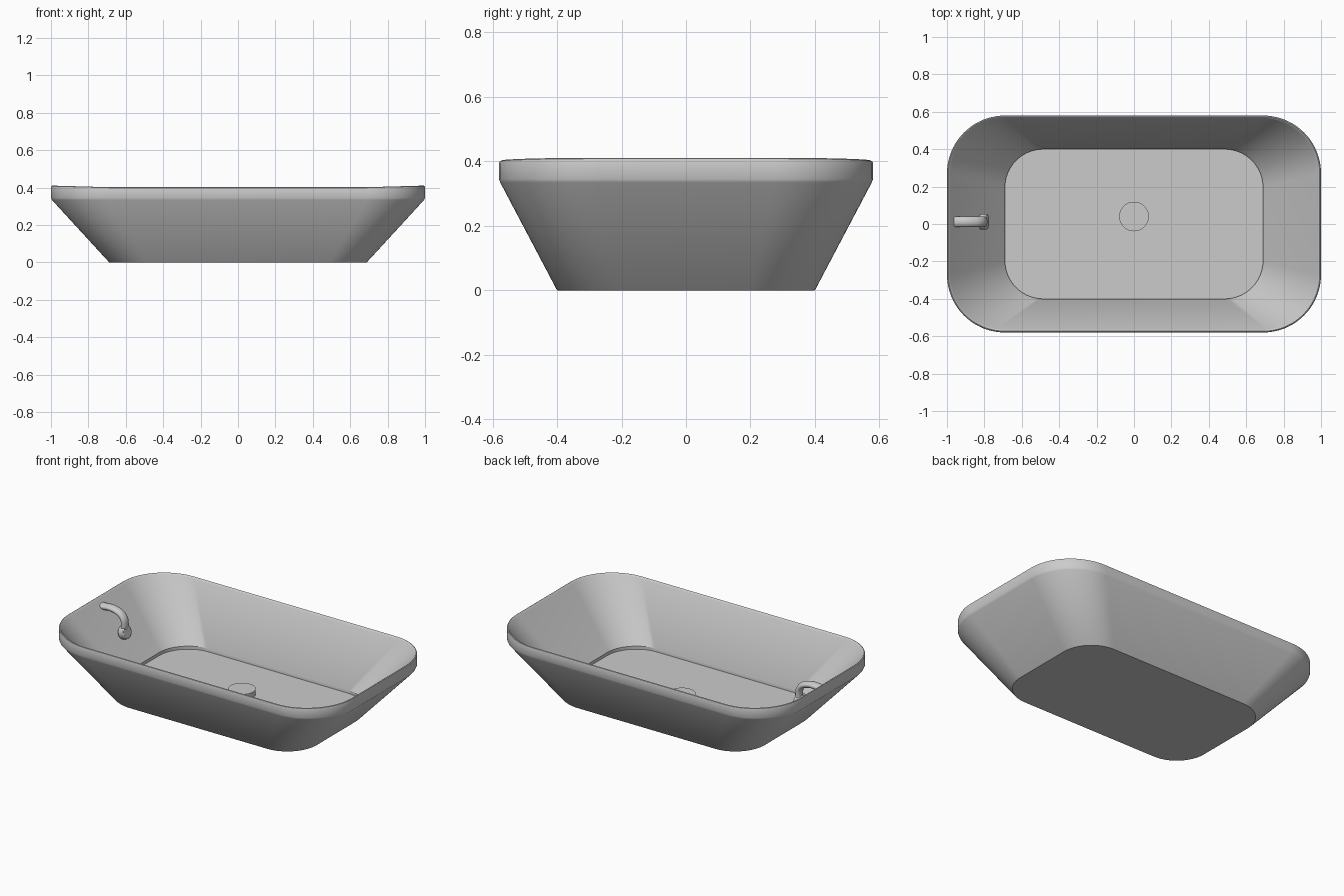
import bpy, bmesh, math

if "Cube" in bpy.data.objects:
    bpy.data.objects.remove(bpy.data.objects["Cube"])

SEG = 20  # segments per rounded corner


def finish(obj, angle=30):
    bpy.ops.object.select_all(action='DESELECT')
    bpy.context.view_layer.objects.active = obj
    obj.select_set(True)
    bpy.ops.object.shade_smooth_by_angle(angle=math.radians(angle))


def rounded_ring(bm, hx, hy, r, z, lift):
    verts = []
    for k, (sx, sy) in enumerate(((1, 1), (-1, 1), (-1, -1), (1, -1))):
        for i in range(SEG + 1):
            a = (k + i / SEG) * math.pi / 2
            x = sx * (hx - r) + r * math.cos(a)
            y = sy * (hy - r) + r * math.sin(a)
            rise = lift * max(0, (abs(x) - 0.68) / 0.32)
            verts.append(bm.verts.new((x, y, z + rise)))
    return verts


# Tub shell: outer wall, rolled rim, sloping inner wall, recessed floor
# (half length, half width, corner radius, height, extra height at the ends)
profile = [
    (0.688, 0.398, 0.205, 0.000, 0),
    (0.692, 0.402, 0.207, 0.004, 0),
    (0.995, 0.576, 0.305, 0.334, 0),
    (1.000, 0.580, 0.310, 0.345, 0),
    (1.000, 0.580, 0.310, 0.393, 0.009),
    (0.998, 0.578, 0.308, 0.399, 0.009),
    (0.993, 0.573, 0.303, 0.402, 0.009),
    (0.988, 0.568, 0.298, 0.399, 0.009),
    (0.982, 0.563, 0.293, 0.390, 0.009),
    (0.690, 0.400, 0.205, 0.070, 0),
    (0.690, 0.400, 0.205, 0.050, 0),
]
bm = bmesh.new()
rings = [rounded_ring(bm, *p) for p in profile]
n = len(rings[0])
for lo, hi in zip(rings, rings[1:]):
    for i in range(n):
        j = (i + 1) % n
        bm.faces.new((lo[i], lo[j], hi[j], hi[i]))
bm.faces.new(rings[0][::-1])
bm.faces.new(rings[-1])
mesh = bpy.data.meshes.new("tub_shell")
bm.to_mesh(mesh)
bm.free()
tub = bpy.data.objects.new("tub_shell", mesh)
bpy.context.collection.objects.link(tub)
finish(tub)

# Drain cover
bpy.ops.mesh.primitive_cylinder_add(vertices=48, radius=0.079, depth=0.04, location=(0, 0.04, 0.065))
drain = bpy.context.object
drain.name = "drain_cover"
finish(drain)

# Spout: flattened pipe leaving the end wall and bending downwards
curve = bpy.data.curves.new("spout", 'CURVE')
curve.dimensions = '3D'
curve.bevel_depth = 0.019
curve.bevel_resolution = 5
curve.resolution_u = 10
curve.use_fill_caps = True
path = [(-0.963, 0.365), (-0.87, 0.365), (-0.815, 0.335), (-0.802, 0.285), (-0.812, 0.24)]
spline = curve.splines.new('BEZIER')
spline.bezier_points.add(len(path) - 1)
for bp, (x, z) in zip(spline.bezier_points, path):
    bp.co = (x, 0, z)
    bp.handle_left_type = bp.handle_right_type = 'AUTO'
spout = bpy.data.objects.new("spout", curve)
spout.location.y = 0.012
spout.scale.y = 1.5
bpy.context.collection.objects.link(spout)

# Round collar at the lower end of the spout
bpy.ops.mesh.primitive_cylinder_add(vertices=32, radius=0.042, depth=0.04, location=(-0.803, 0.012, 0.24),
                                    rotation=(0, math.radians(75), 0))
collar = bpy.context.object
collar.name = "spout_collar"
bevel = collar.modifiers.new("soft_edge", 'BEVEL')
bevel.width = 0.006
bevel.segments = 2
finish(collar)
